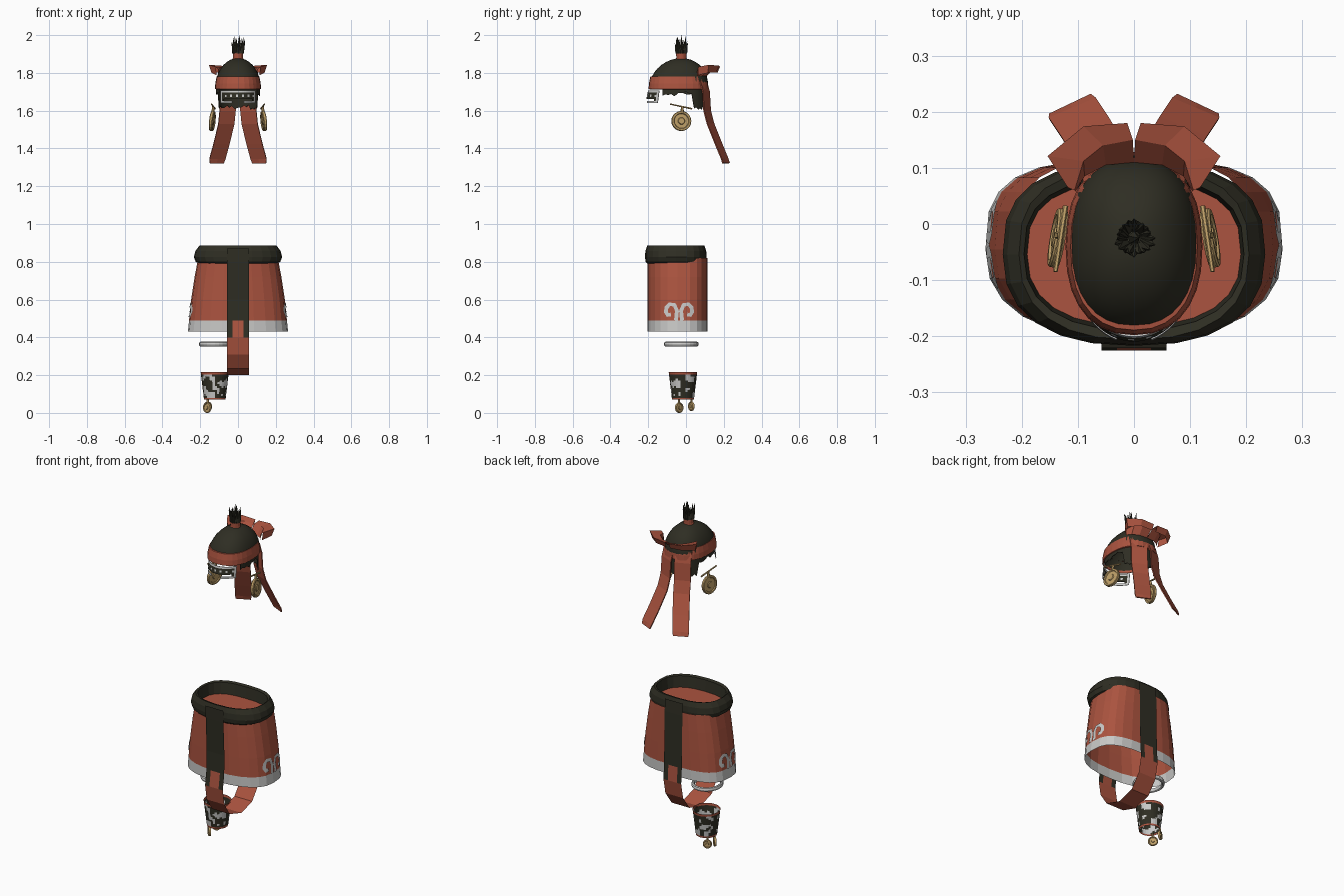
import bpy, bmesh, math, random
from math import sin, cos, pi
from mathutils import Vector, Matrix, noise

cube = bpy.data.objects.get("Cube")
if cube:
    bpy.data.objects.remove(cube)
random.seed(4)


def material(name, rgb):
    m = bpy.data.materials.new(name)
    m.use_nodes = True
    m.diffuse_color = (*rgb, 1)
    m.node_tree.nodes["Principled BSDF"].inputs["Base Color"].default_value = (*rgb, 1)
    return m


BLACK = material("charcoal", (0.028, 0.027, 0.017))
RED = material("brick_red", (0.41, 0.088, 0.05))
WHITE = material("pale_grey", (0.58, 0.58, 0.57))
GOLD = material("old_gold", (0.52, 0.35, 0.14))


def build(name, patches, mats, rule=None, loop=False, thick=0, smooth=False):
    """Skin rows of points; rule(row, column, centre) gives a slot or None for a hole."""
    bm = bmesh.new()
    for rows in patches:
        vs = [[bm.verts.new(p) for p in row] for row in rows]
        n = len(rows[0])
        for i in range(len(rows) - 1):
            for j in range(n if loop else n - 1):
                k = (j + 1) % n
                quad = (vs[i][j], vs[i][k], vs[i + 1][k], vs[i + 1][j])
                mid = sum((v.co for v in quad), Vector()) / 4
                slot = rule(i, j, mid) if rule else 0
                if slot is not None:
                    bm.faces.new(quad).material_index = slot
    bmesh.ops.remove_doubles(bm, verts=bm.verts, dist=1e-5)
    bmesh.ops.recalc_face_normals(bm, faces=bm.faces)
    me = bpy.data.meshes.new(name)
    bm.to_mesh(me)
    bm.free()
    for m in mats:
        me.materials.append(m)
    ob = bpy.data.objects.new(name, me)
    bpy.context.collection.objects.link(ob)
    if thick:
        mod = ob.modifiers.new("thickness", 'SOLIDIFY')
        mod.thickness, mod.offset = thick, 0
    if smooth:
        bpy.ops.object.select_all(action='DESELECT')
        ob.select_set(True)
        bpy.context.view_layer.objects.active = ob
        bpy.ops.object.shade_smooth_by_angle(angle=math.radians(40))
    return ob


def oval(rx, ry, z, cx=0, cy=0, n=24, front=2.0, back=None):
    """Ring of points; higher powers make the front or back half boxier."""
    points = []
    for i in range(n):
        a = 2 * pi * i / n
        power = (back or front) if sin(a) > 0 else front
        x, y = (math.copysign(abs(t) ** (2 / power), t) for t in (cos(a), sin(a)))
        points.append((cx + rx * x, cy + ry * y, z))
    return points


def rod(a, b, r0, r1, n=6):
    """Rows for a tapered rod from a to b."""
    a, b = Vector(a), Vector(b)
    turn = (b - a).to_track_quat('Z', 'Y')
    return [[p + turn @ Vector(q) for q in oval(r, r, 0, n=n)]
            for p, r in ((a, 0), (a, r0), (b, r1), (b, 0))]


# Skirt with a pale hem
WAIST = -0.045
FRONT, BACK = 2.4, 3.1


def skirt_rx(z):
    return 0.265 - 0.10 * (z - 0.43) - 0.09 * max(0, z - 0.65)


def skirt_side(y, z):
    power = BACK if y > WAIST else FRONT
    return skirt_rx(z) * (1 - abs((y - WAIST) / 0.16) ** power) ** (1 / power)


heights = (0.432, 0.49, 0.6, 0.72, 0.82)
build("skirt", [[oval(skirt_rx(z), 0.16, z, 0, WAIST, 24, FRONT, BACK) for z in heights]],
      [RED, WHITE], lambda i, j, c: int(i == 0), loop=True)
build("skirt_lining", [[oval(r * 0.2, r * 0.14, 0.815, 0, WAIST - 0.008, 24, FRONT, 2.7) for r in (1, 0)]],
      [RED], loop=True)

# Rolled belt
belt = ((0.205, 0.15, 0.79), (0.224, 0.16, 0.80), (0.234, 0.163, 0.825), (0.226, 0.161, 0.857),
        (0.205, 0.152, 0.885), (0.196, 0.135, 0.88), (0.19, 0.127, 0.81))
build("belt", [[oval(rx, ry, z, 0, -0.054, 24, FRONT, 2.7) for rx, ry, z in belt]], [BLACK], loop=True)

# Scrolls on both sides of the skirt
curl = [Vector(p) for p in ((0.016, 0.49), (0.011, 0.54), (0.024, 0.572), (0.05, 0.575),
                            (0.066, 0.558), (0.07, 0.535), (0.06, 0.518), (0.043, 0.521))]
patches = []
for side in (-1, 1):
    for flip in (-1, 1):
        edges = [[], []]
        for i, p in enumerate(curl):
            d = (curl[min(i + 1, len(curl) - 1)] - curl[max(i - 1, 0)]).normalized()
            for edge, s in zip(edges, (-1, 1)):
                y = WAIST + 0.008 + flip * (p.x - s * d.y * 0.0105)
                z = p.y + s * d.x * 0.0105
                edge.append((side * (skirt_side(y, z) + 0.004), y, z))
        patches.append(edges)
build("skirt_scrolls", patches, [WHITE])

# Long strap looping under the skirt from front to back
path = ((-0.221, 0.87), (-0.219, 0.8), (-0.21, 0.6), (-0.212, 0.49), (-0.225, 0.40), (-0.21, 0.31),
        (-0.16, 0.235), (-0.05, 0.2), (0.05, 0.23), (0.11, 0.31), (0.128, 0.40), (0.122, 0.49),
        (0.12, 0.6), (0.117, 0.8), (0.112, 0.87))


def strap_colour(i, j, c):
    return int(c.z < 0.40 or (c.z < 0.49 and j == 1))


build("strap", [[[(x, y, z) for x in (-0.058, -0.03, 0.03, 0.058)] for y, z in path]],
      [BLACK, RED], strap_colour)

# Wrist ring
ring = [oval(0.075 + 0.009 * cos(a), 0.083 + 0.009 * cos(a), 0.364 + 0.013 * sin(a), -0.123, -0.025)
        for a in (2 * pi * i / 8 for i in range(9))]
build("wrist_ring", [ring], [WHITE], loop=True)

# Patterned cuff
zs = [0.07, 0.08] + [0.08 + 0.0103 * i for i in range(1, 13)] + [0.217]
last = len(zs) - 2


def cuff_colour(i, j, c):
    if i in (0, last):
        return 1
    return 2 if noise.noise(c * 34) > 0.12 else 0


build("cuff", [[oval(0.057 + 0.12 * (z - 0.07), 0.058 + 0.12 * (z - 0.07), z, -0.123, -0.016, 32)
                for z in zs]], [BLACK, RED, WHITE], cuff_colour, loop=True)


def medal(name, loc, r, depth, direction):
    """Round pendant with a raised rim and boss, facing a direction."""
    half = ((0, 1), (0.3, 1), (0.36, 0.5), (0.72, 0.5), (0.78, 1), (0.95, 1), (1, 0.6))
    prof = list(half) + [(a, -b) for a, b in reversed(half)]
    ob = build(name, [[oval(a * r, a * r, b * depth / 2, n=20) for a, b in prof]], [GOLD], loop=True)
    ob.matrix_world = Matrix.Translation(loc) @ Vector(direction).to_track_quat('Z', 'Y').to_matrix().to_4x4()


medal("cuff_charm_front", (-0.163, -0.036, 0.0275), 0.0275, 0.012, (-0.7, -0.7, 0))
medal("cuff_charm_back", (-0.16, 0.028, 0.035), 0.025, 0.012, (-0.5, 0.85, 0))
build("charm_links", [rod((-0.16, y, 0.05), (-0.16, y, 0.075), 0.006, 0.006) for y in (-0.036, 0.028)],
      [GOLD], loop=True)

# Domed cap
HEAD = -0.04
dome = [oval(0.118 * cos(a), 0.155 * cos(a), 1.73 + 0.148 * sin(a), 0, HEAD + 0.015 * sin(a), 32, 2.35)
        for a in (pi / 2 * i / 9 for i in range(10))]
build("cap_dome", [dome], [BLACK], loop=True, smooth=True)

# Headband
band = ((0.114, 0.15, 1.712), (0.122, 0.158, 1.715), (0.12, 0.156, 1.745),
        (0.113, 0.149, 1.78), (0.105, 0.14, 1.781))
build("headband", [[oval(rx, ry, z, 0, HEAD, 28, 2.35) for rx, ry, z in band]], [RED], loop=True)

# Hair from temple to temple, with a ragged edge below the band
around = oval(0.115, 0.142, 1.73, 0, HEAD, 56, 2.35)
top = [p for p in around[42:] + around[:42] if p[1] > -0.125]
bottom = [(x, y, (1.602 if y > 0.03 else 1.675) + random.uniform(0, 0.02) + 0.01 * (i % 2))
          for i, (x, y, z) in enumerate(top)]
build("hair", [[top, bottom]], [BLACK], thick=0.004)

# Openwork visor
visor = []
for r in range(7):
    z = 1.64 + 0.011 * r
    visor.append([(0.117 * sin(a), HEAD - (0.172 - 0.0022 * r) * cos(a), z)
                  for a in (-0.88 + 1.76 * j / 20 for j in range(21))])


def visor_colour(i, j, c):
    if i == 5 or j in (0, 19) or (i == 0 and (j < 7 or j > 12)):
        return 0
    if i in (2, 3) and 0 < j < 19:
        return 0 if (i == 3 and j % 3 == 0) else 1
    return 1 if i == 4 or j in (1, 18) else None


build("visor", [visor], [WHITE, BLACK], visor_colour, thick=0.004)

# Topknot sleeve and tuft
KNOT = -0.025
sleeve = ((0.033, 1.86), (0.027, 1.88), (0.028, 1.912), (0.02, 1.912))
build("topknot_sleeve", [[oval(r, r, z, 0, KNOT, 14) for r, z in sleeve]], [RED], loop=True)
spikes = [rod((0, KNOT, 1.9), (0.008, KNOT, 2.0), 0.012, 0.001, 5)]
for i in range(20):
    a = 2 * pi * i / 20
    spread = random.uniform(0.024, 0.04)
    spikes.append(rod((0.021 * cos(a), KNOT + 0.021 * sin(a), 1.905),
                      (spread * cos(a), KNOT + spread * sin(a), random.uniform(1.945, 1.992)), 0.011, 0.001, 5))
build("topknot_tuft", spikes, [BLACK], loop=True)

# Bow wings, hanging tails and earrings, mirrored
wing = (((0.0, 0.11, 1.783), (0.002, 0.15, 1.822), (0.012, 0.18, 1.832), (0.012, 0.166, 1.80)),
        ((0.05, 0.105, 1.783), (0.055, 0.14, 1.825), (0.09, 0.174, 1.838), (0.082, 0.16, 1.803)),
        ((0.088, 0.085, 1.783), (0.09, 0.112, 1.83), (0.154, 0.121, 1.843), (0.14, 0.115, 1.80)),
        ((0.104, 0.058, 1.785), (0.106, 0.06, 1.818), (0.118, 0.065, 1.832), (0.113, 0.062, 1.787)))
tail = ((0.047, 0.09, 1.76), (0.052, 0.106, 1.7), (0.055, 0.112, 1.6), (0.062, 0.13, 1.53),
        (0.087, 0.172, 1.425), (0.109, 0.205, 1.345), (0.113, 0.212, 1.322))
for side, word in ((1, "left"), (-1, "right")):
    build(f"bow_wing_{word}", [[[(side * x, y, z) for x, y, z in row] for row in wing]], [RED])
    build(f"bow_tail_{word}", [[[(side * (x + w * (0.88 if i == 6 else 1)), y - w * 0.42, z)
                                 for w in (-0.042, 0, 0.042)] for i, (x, y, z) in enumerate(tail)]],
          [RED], thick=0.006)
    build(f"earring_pin_{word}", [rod((side * 0.122, 0.032, 1.61), (side * 0.14, -0.085, 1.635), 0.005, 0.004),
                                  rod((side * 0.13, -0.02, 1.622), (side * 0.134, -0.02, 1.59), 0.007, 0.009)],
          [GOLD], loop=True)
    medal(f"earring_disc_{word}", (side * 0.136, -0.025, 1.545), 0.053, 0.018, (side, 0.17, 0.1))
